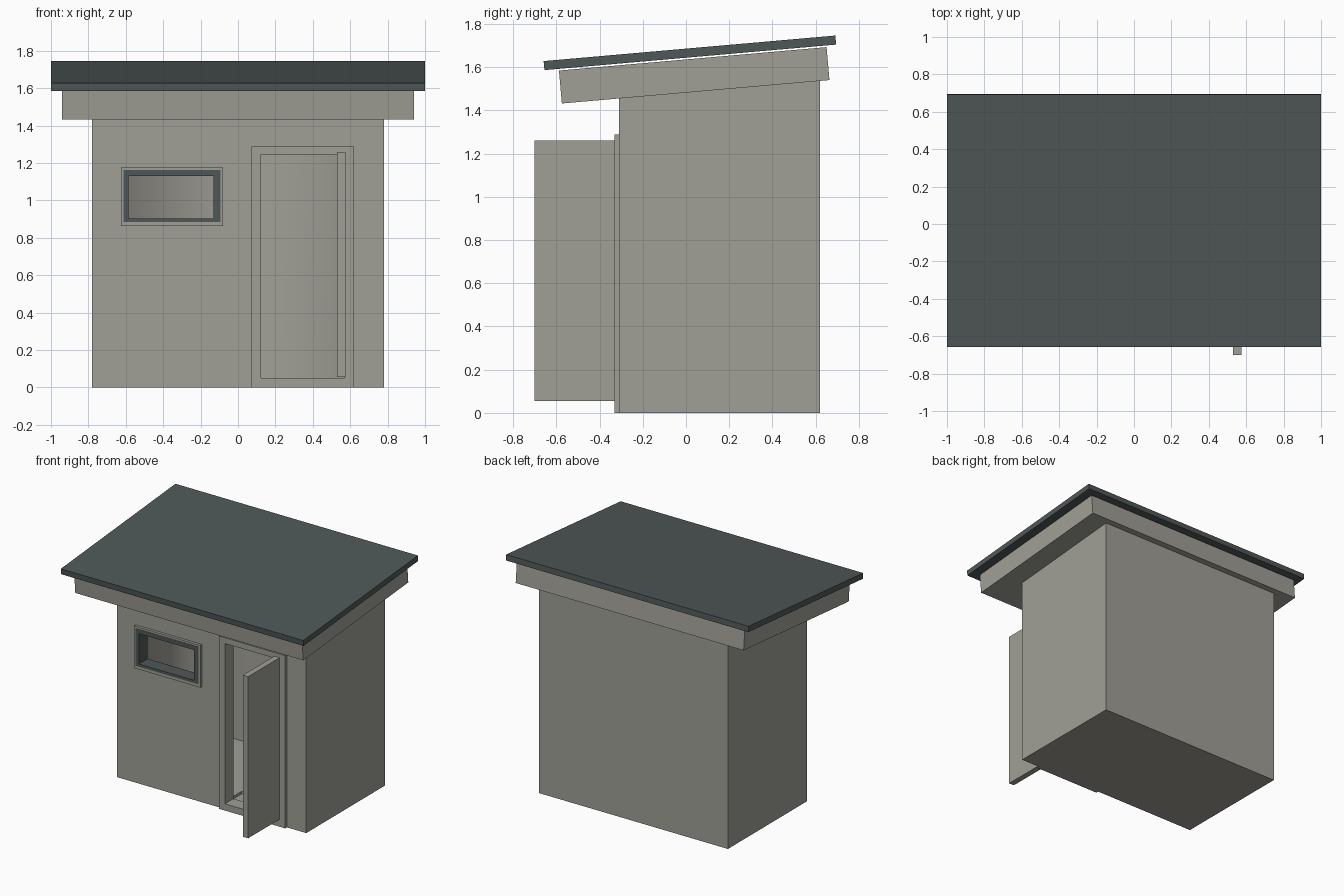
import bpy, bmesh, math
from mathutils import Matrix

if "Cube" in bpy.data.objects:
    bpy.data.objects.remove(bpy.data.objects["Cube"])


def material(name, rgb):
    m = bpy.data.materials.new(name)
    m.diffuse_color = (*rgb, 1)
    m.use_nodes = True
    m.node_tree.nodes["Principled BSDF"].inputs["Base Color"].default_value = m.diffuse_color
    return m


WALL = material("warm grey", (0.35, 0.345, 0.305))
DARK = material("dark slate", (0.078, 0.097, 0.095))


def finish(name, bm, mat):
    bmesh.ops.recalc_face_normals(bm, faces=bm.faces)
    me = bpy.data.meshes.new(name)
    bm.to_mesh(me)
    bm.free()
    me.materials.append(mat)
    ob = bpy.data.objects.new(name, me)
    bpy.context.collection.objects.link(ob)
    return ob


def prism(name, x0, x1, profile, mat):
    """Extrude a (y, z) profile along x."""
    bm = bmesh.new()
    f = bm.faces.new([bm.verts.new((x0, y, z)) for y, z in profile])
    ext = bmesh.ops.extrude_face_region(bm, geom=[f])["geom"]
    bmesh.ops.translate(bm, vec=(x1 - x0, 0, 0),
                        verts=[g for g in ext if isinstance(g, bmesh.types.BMVert)])
    return finish(name, bm, mat)


def box(name, x0, x1, y0, y1, z0, z1, mat):
    return prism(name, x0, x1, [(y0, z0), (y1, z0), (y1, z1), (y0, z1)], mat)


def tilted_slab(name, size, cy, cz, mat):
    bm = bmesh.new()
    m = (Matrix.Translation((0, cy, cz)) @ Matrix.Rotation(math.radians(5), 4, 'X')
         @ Matrix.Diagonal((*size, 1)))
    bmesh.ops.create_cube(bm, size=1, matrix=m)
    return finish(name, bm, mat)


def frame(name, outer, inner, y0, y1, mat):
    """Rectangular ring; outer and inner are (x0, x1, z0, z1)."""
    bm = bmesh.new()

    def loop(r, y):
        x0, x1, z0, z1 = r
        return [bm.verts.new((x, y, z)) for x, z in ((x0, z0), (x1, z0), (x1, z1), (x0, z1))]
    loops = [loop(outer, y0), loop(inner, y0), loop(inner, y1), loop(outer, y1)]
    for k in range(4):
        a, b = loops[k], loops[(k + 1) % 4]
        for i in range(4):
            j = (i + 1) % 4
            bm.faces.new((a[i], a[j], b[j], b[i]))
    return finish(name, bm, mat)


# walls: sloped-top body, hollowed, with door and window openings
def top(y):
    return 1.512 + 0.0875 * y


X, YF, YB, T = 0.78, -0.31, 0.62, 0.06
walls = prism("walls", -X, X, [(YF, 0), (YB, 0), (YB, top(YB)), (YF, top(YF))], WALL)
cutters = [
    box("room_cutter", -X + T, X - T, YF + T, YB - T, 0.05, 2, WALL),
    box("door_cutter", 0.10, 0.59, -0.5, -0.1, 0.03, 1.265, WALL),
    box("window_cutter", -0.597, -0.113, -0.5, -0.1, 0.892, 1.147, WALL),
]
bpy.context.view_layer.objects.active = walls
for c in cutters:
    mod = walls.modifiers.new("cut", 'BOOLEAN')
    mod.operation, mod.solver, mod.object = 'DIFFERENCE', 'EXACT', c
    bpy.ops.object.modifier_apply(modifier=mod.name)
for c in cutters:
    bpy.data.objects.remove(c)

# inner room walls are softly shaded around the corners
for p in walls.data.polygons:
    n, c = p.normal, p.center
    side = abs(n.x) > 0.9 and abs(abs(c.x) - (X - T)) < 0.002
    ends = abs(n.y) > 0.9 and min(abs(c.y - YF - T), abs(c.y - YB + T)) < 0.002
    p.use_smooth = side or ends

# roof and the fascia block below it
tilted_slab("fascia", (1.88, 1.243, 0.153), 0.038, 1.562, WALL)
tilted_slab("roof", (2.0, 1.355, 0.042), 0.018, 1.666, DARK)

# door frame and open door
frame("door_frame", (0.073, 0.62, 0.0, 1.288), (0.123, 0.57, 0.05, 1.245), -0.33, -0.23, WALL)
box("door", 0.53, 0.574, -0.70, -0.26, 0.055, 1.26, WALL)

# window surround with dark inner frame
opening = (-0.586, -0.131, 0.904, 1.13)
frame("window_surround", (-0.626, -0.08, 0.862, 1.177), (-0.60, -0.11, 0.89, 1.15), -0.33, -0.24, WALL)
frame("window_frame", (-0.611, -0.094, 0.884, 1.162), opening, -0.332, -0.23, DARK)
